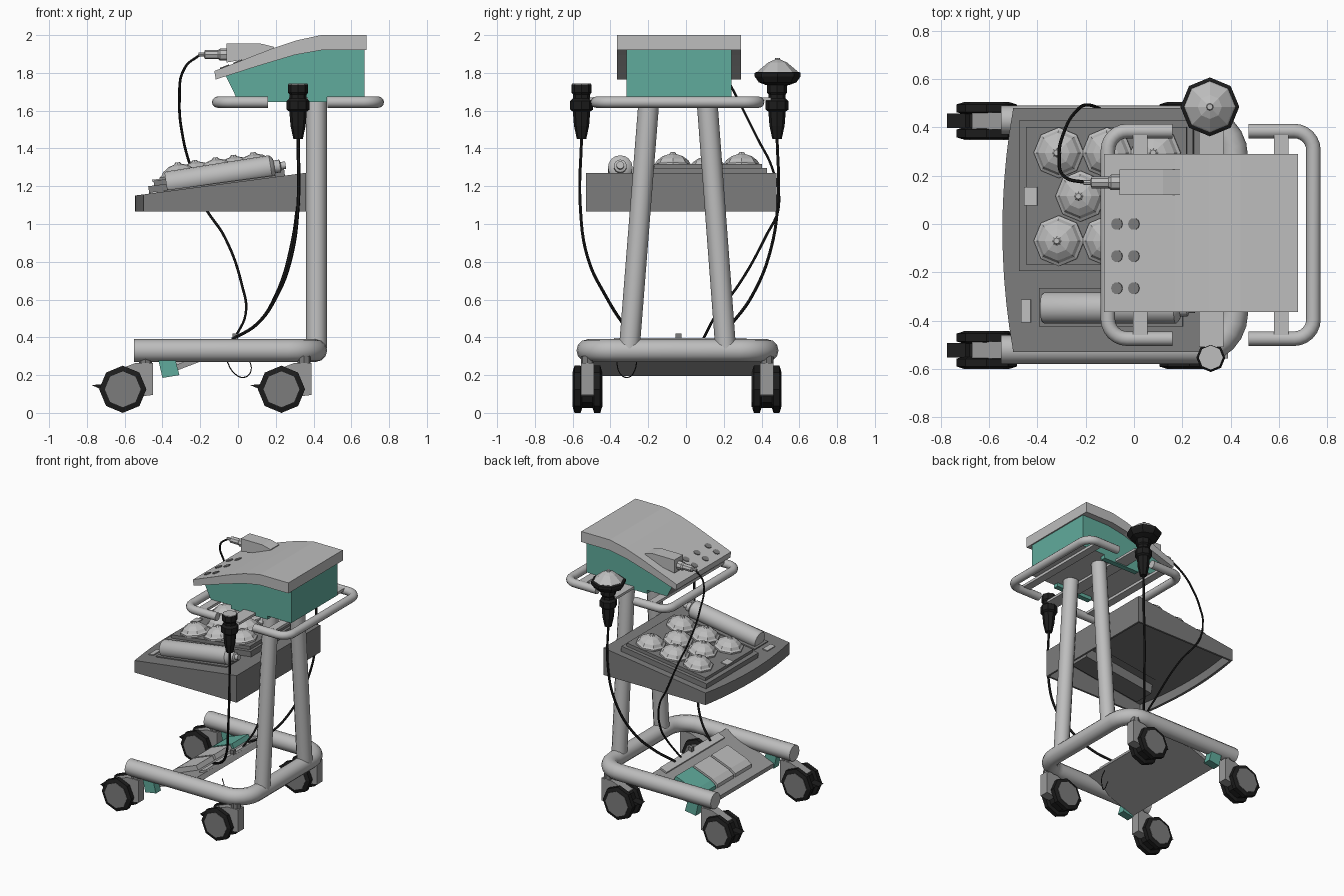
import bpy, bmesh
from math import radians, sin, cos, pi
from mathutils import Matrix

cube = bpy.data.objects.get("Cube")
if cube:
    bpy.data.objects.remove(cube, do_unlink=True)


def material(name, r, g, b):
    m = bpy.data.materials.new(name)
    m.use_nodes = True
    m.diffuse_color = (r, g, b, 1)
    m.node_tree.nodes["Principled BSDF"].inputs["Base Color"].default_value = (r, g, b, 1)
    return m


LIGHT = material("light grey", .51, .51, .51)
DARK = material("dark grey", .2, .2, .2)
MID = material("middle grey", .32, .32, .32)
BLACK = material("black", .012, .012, .012)
TEAL = material("teal", .118, .41, .335)


def finish(name, bm, mats, smooth=False):
    bmesh.ops.recalc_face_normals(bm, faces=bm.faces)
    me = bpy.data.meshes.new(name)
    bm.to_mesh(me)
    bm.free()
    for m in mats:
        me.materials.append(m)
    if smooth:
        me.shade_smooth()
        me.set_sharp_from_angle(angle=radians(35))
    ob = bpy.data.objects.new(name, me)
    bpy.context.collection.objects.link(ob)
    return ob


def box(name, center, size, mat, tilt=0.0):
    bm = bmesh.new()
    bmesh.ops.create_cube(bm, size=1, matrix=Matrix.Diagonal((*size, 1)))
    bm.transform(Matrix.Translation(center) @ Matrix.Rotation(-tilt, 4, 'Y'))
    return finish(name, bm, [mat])


def prism(name, pts, y0, y1, mats, rule=None):
    """Side profile in x, z swept from y0 to y1."""
    bm = bmesh.new()
    face = bm.faces.new([bm.verts.new((x, y0, z)) for x, z in pts])
    new = bmesh.ops.extrude_face_region(bm, geom=[face])["geom"]
    bmesh.ops.translate(bm, vec=(0, y1 - y0, 0),
                        verts=[g for g in new if isinstance(g, bmesh.types.BMVert)])
    bmesh.ops.recalc_face_normals(bm, faces=bm.faces)
    if rule:
        for f in bm.faces:
            f.normal_update()
            f.material_index = rule(f.normal)
    return finish(name, bm, mats)


def lathe(name, profile, mat, place, sides=8, smooth=False):
    """Radius and height profile turned round z, then placed."""
    bm = bmesh.new()
    vs = [bm.verts.new((r, 0, z)) for r, z in profile]
    es = [bm.edges.new(p) for p in zip(vs, vs[1:])]
    bmesh.ops.spin(bm, geom=vs + es, cent=(0, 0, 0), axis=(0, 0, 1),
                   angle=2 * pi, steps=sides)
    bmesh.ops.remove_doubles(bm, verts=bm.verts, dist=1e-5)
    bm.transform(place)
    return finish(name, bm, [mat], smooth)


def tube(name, pts, r, mat, kind='POLY', res=4):
    cu = bpy.data.curves.new(name, 'CURVE')
    cu.dimensions = '3D'
    cu.bevel_depth, cu.bevel_resolution = r, res
    cu.use_fill_caps = True
    sp = cu.splines.new(kind)
    if kind == 'BEZIER':
        sp.bezier_points.add(len(pts) - 1)
        for b, p in zip(sp.bezier_points, pts):
            b.co = p
            b.handle_left_type = b.handle_right_type = 'AUTO'
        sp.resolution_u = 6
    else:
        sp.points.add(len(pts) - 1)
        for b, p in zip(sp.points, pts):
            b.co = (*p, 1)
    cu.materials.append(mat)
    src = bpy.data.objects.new(name, cu)
    bpy.context.collection.objects.link(src)
    me = bpy.data.meshes.new_from_object(src.evaluated_get(bpy.context.evaluated_depsgraph_get()))
    bpy.data.objects.remove(src, do_unlink=True)
    me.shade_smooth()
    me.set_sharp_from_angle(angle=radians(50))
    ob = bpy.data.objects.new(name, me)
    bpy.context.collection.objects.link(ob)


def u_path(x_open, x_end, y0, y1, rad, z):
    """U-shaped path with two rounded corners at x_end."""
    s = 1 if x_end > x_open else -1
    arc = [radians(a) for a in range(0, 91, 15)]
    xc = x_end - s * rad
    return ([(x_open, y0, z)]
            + [(xc + s * rad * sin(a), y0 + rad - rad * cos(a), z) for a in arc]
            + [(xc + s * rad * cos(a), y1 - rad + rad * sin(a), z) for a in arc]
            + [(x_open, y1, z)])


move = Matrix.Translation

# Frame: base tube, uprights, upper rails, cross straps and holder bar
tube("base_tube", u_path(-.55, .412, -.52, .43, .15, .33), .06, LIGHT)
for side, yb, yt in (("right", -.3, -.195), ("left", .21, .11)):
    tube(side + "_upright", [(.415, yb, .34), (.415, yt, 1.67)], .055, LIGHT)
tube("front_rail", u_path(.16, -.108, -.475, .385, .08, 1.645), .03, LIGHT)
tube("rear_rail", u_path(.475, .743, -.475, .385, .08, 1.645), .03, LIGHT)
for x in (.025, .61):
    box("rail_strap", (x, -.045, 1.66), (.06, .86, .02), LIGHT)
box("holder_bar", (.32, -.03, 1.662), (.1, .96, .018), LIGHT)
for y in (-.295, .22):
    box("console_foot", (.315, y, 1.659), (.31, .04, .028), TEAL)

# Casters with twin wheels
ROLL = Matrix.Rotation(pi / 2, 4, 'X')
for x in (-.61, .23):
    for y in (-.522, .427):
        for dy in (-.052, .052):
            at = move((x, y + dy, .125)) @ ROLL
            lathe("caster_tyre", [(0, -.024), (.1, -.024), (.125, -.016), (.125, .016),
                                  (.1, .024), (0, .024)], BLACK, at)
            lathe("caster_hub", [(0, -.027), (.095, -.027), (.095, .027), (0, .027)], DARK, at)
        lathe("caster_drum", [(0, -.03), (.1, -.03), (.1, .03), (0, .03)], BLACK,
              move((x, y, .125)) @ ROLL)
        prism("caster_fork", [(x + a, .125 + b) for a, b in
              ((-.06, .09), (.07, .14), (.16, .14), (.16, -.03), (.08, -.04), (0, -.03))],
              y - .035, y + .035, [MID])
        lathe("caster_stem", [(0, .24), (.035, .24), (.035, .3), (0, .3)], DARK, move((x + .12, y, 0)))
        prism("brake_lever", [(x + a, .125 + b) for a, b in
              ((-.165, .022), (-.08, .03), (-.08, -.02), (-.115, 0))], y - .03, y + .03, [BLACK])

# Console: teal body with grey base and nose, sloping lid, buttons
prism("console_body", [(-.01, 1.672), (.67, 1.672), (.67, 1.93), (.44, 1.93), (.3, 1.905),
                       (.1, 1.845), (-.065, 1.785)], -.315, .24, [TEAL, DARK, LIGHT],
      lambda n: 2 if n.z < -.9 else 1 if n.x < -.7 else 0)
prism("console_lid", [(-.125, 1.81), (.03, 1.87), (.17, 1.925), (.31, 1.972), (.44, 2), (.68, 2),
                      (.68, 1.92), (.44, 1.92), (.3, 1.895), (.1, 1.835), (-.118, 1.765)],
      -.365, .29, [LIGHT])
for x in (-.07, 0):
    for y in (0, -.133, -.266):
        z = 1.81 + (x + .125) * .387
        lathe("button", [(0, -.004), (.025, -.004), (.025, .005), (0, .005)], DARK,
              move((x, y, z)) @ Matrix.Rotation(-.37, 4, 'Y'), 10)

# Pen probe lying on the lid
prism("probe_body", [(-.06, 1.955), (.12, 1.955), (.19, 1.938), (.19, 1.9), (-.06, 1.855)],
      .12, .225, [LIGHT])
lathe("probe_tip", [(0, 0), (.032, 0), (.032, .04), (.024, .05), (.024, .12), (.011, .125),
                    (.011, .155), (0, .155)], LIGHT,
      move((-.055, .172, 1.897)) @ Matrix.Rotation(-pi / 2, 4, 'Y'))

# Tray: hollow shell with bowed front edge and sloping top
SLOPE = .133


def tray_z(x):
    return 1.15 + (x + .55) * SLOPE


edge = [(-.5 - .045 * (1 - (i / 5) ** 2), -.025 + .505 * i / 5) for i in range(-5, 6)]
outline = edge + [(.36, .48), (.36, -.53)]
bm = bmesh.new()
low = [bm.verts.new((x, y, 1.065)) for x, y in outline]
top = [bm.verts.new((x, y, tray_z(x))) for x, y in outline]
bm.faces.new(top)
for i in range(len(low)):
    j = (i + 1) % len(low)
    bm.faces.new((low[i], low[j], top[j], top[i]))
tray = finish("tray", bm, [DARK])
shell = tray.modifiers.new("shell", 'SOLIDIFY')
shell.thickness = .02
shell.offset = -1

# Tray inserts, plates, dome cups and bottle in its trough
box("lower_insert", (-.112, .117, tray_z(-.112) + .01), (.725, .625, .06), DARK, SLOPE)
box("upper_insert", (-.112, .117, tray_z(-.112) + .04), (.67, .57, .05), DARK, SLOPE)
LEAN = Matrix.Rotation(-SLOPE, 4, 'Y')
for y, xs in ((.295, (-.31, -.11, .09)), (.115, (-.22, -.015)), (-.07, (-.31, -.11, .09))):
    for x in xs:
        lathe("dome_cup", [(0, 0), (.105, 0), (.105, .012), (.093, .02), (.082, .038), (.052, .06),
                           (.02, .07), (.012, .08), (0, .08)], LIGHT,
              move((x, y, tray_z(x) + .065)) @ LEAN)
box("tray_latch", (-.428, .115, tray_z(-.428) + .067), (.055, .075, .009), LIGHT, SLOPE)
box("tray_label", (-.447, -.36, tray_z(-.447) + .003), (.04, .095, .009), LIGHT, SLOPE)
box("bottle_trough", (-.09, -.345, tray_z(-.09) - .04), (.6, .16, .095), DARK, SLOPE)
lathe("bottle", [(0, 0), (.058, 0), (.065, .01), (.065, .56), (.05, .575), (.034, .58), (.034, .61),
                 (.02, .615), (.02, .64), (0, .64)], LIGHT,
      move((-.38, -.348, 1.212)) @ Matrix.Rotation(radians(81), 4, 'Y'), 16, True)

# Hand pieces hung on both sides
for side, y in (("right", -.553), ("left", .482)):
    lathe(side + "_hand_piece", [(0, 1.45), (.025, 1.45), (.04, 1.52), (.046, 1.595), (.06, 1.605),
                                 (.06, 1.65), (.045, 1.665), (.045, 1.685), (.053, 1.695),
                                 (.053, 1.738), (0, 1.738)], BLACK, move((.318, y, 0)))
lathe("right_cap", [(0, 1.735), (.05, 1.735), (.05, 1.743), (0, 1.743)], LIGHT, move((.318, -.553, 0)))
head = move((.314, .485, 0))
lathe("left_head_rim", [(0, 1.73), (.06, 1.735), (.1, 1.75), (.122, 1.782), (.122, 1.8),
                        (.11, 1.806), (0, 1.806)], BLACK, head)
lathe("left_head_dome", [(0, 1.8), (.112, 1.8), (.1, 1.813), (.05, 1.855), (.015, 1.87),
                         (.012, 1.88), (0, 1.88)], LIGHT, head)

# Foot pedal hung between the base arms by teal clips
prism("pedal_plate", [(-.4, .195), (-.4, .225), (0, .385), (.02, .355)], -.49, .4, [MID])
for y, mat in ((.225, TEAL), (.01, LIGHT), (-.205, LIGHT)):
    prism("pedal_pad", [(-.34, .24), (-.34, .275), (-.3, .305), (-.14, .367), (-.12, .33)],
          y - .098, y + .098, [mat])
box("pedal_rear_bar", (-.025, -.03, .365), (.06, .7, .045), LIGHT, .39)
box("pedal_plug", (-.015, -.04, .4), (.03, .03, .04), DARK)
for y in (-.515, .425):
    prism("pedal_clip", [(-.425, .295), (-.335, .295), (-.31, .2), (-.4, .185)],
          y - .03, y + .03, [TEAL])

# Cables
tube("probe_cable", [(-.2, .172, 1.897), (-.28, .19, 1.83), (-.31, .28, 1.65), (-.29, .38, 1.45),
                     (-.25, .455, 1.3), (-.18, .492, 1.1), (-.07, .42, .93), (.02, .28, .68),
                     (.04, .16, .52), (-.02, .09, .39)], .007, BLACK, 'BEZIER', 1)
for name, pts in (
        ("right_cable", ((.318, -.553, 1.46), (.318, -.56, 1.1), (.28, -.52, .82), (.2, -.42, .61),
                         (.1, -.33, .47), (-.03, -.25, .39))),
        ("left_cable", ((.318, .482, 1.46), (.318, .488, 1.15), (.28, .45, .87), (.2, .35, .62),
                        (.1, .24, .47), (-.03, .17, .39)))):
    tube(name, pts, .009, BLACK, 'BEZIER', 1)
tube("pedal_loop", [(-.07, -.37, .3), (-.02, -.35, .21), (.04, -.3, .19), (.07, -.27, .23),
                    (.05, -.26, .3)], .003, BLACK, 'BEZIER', 1)
